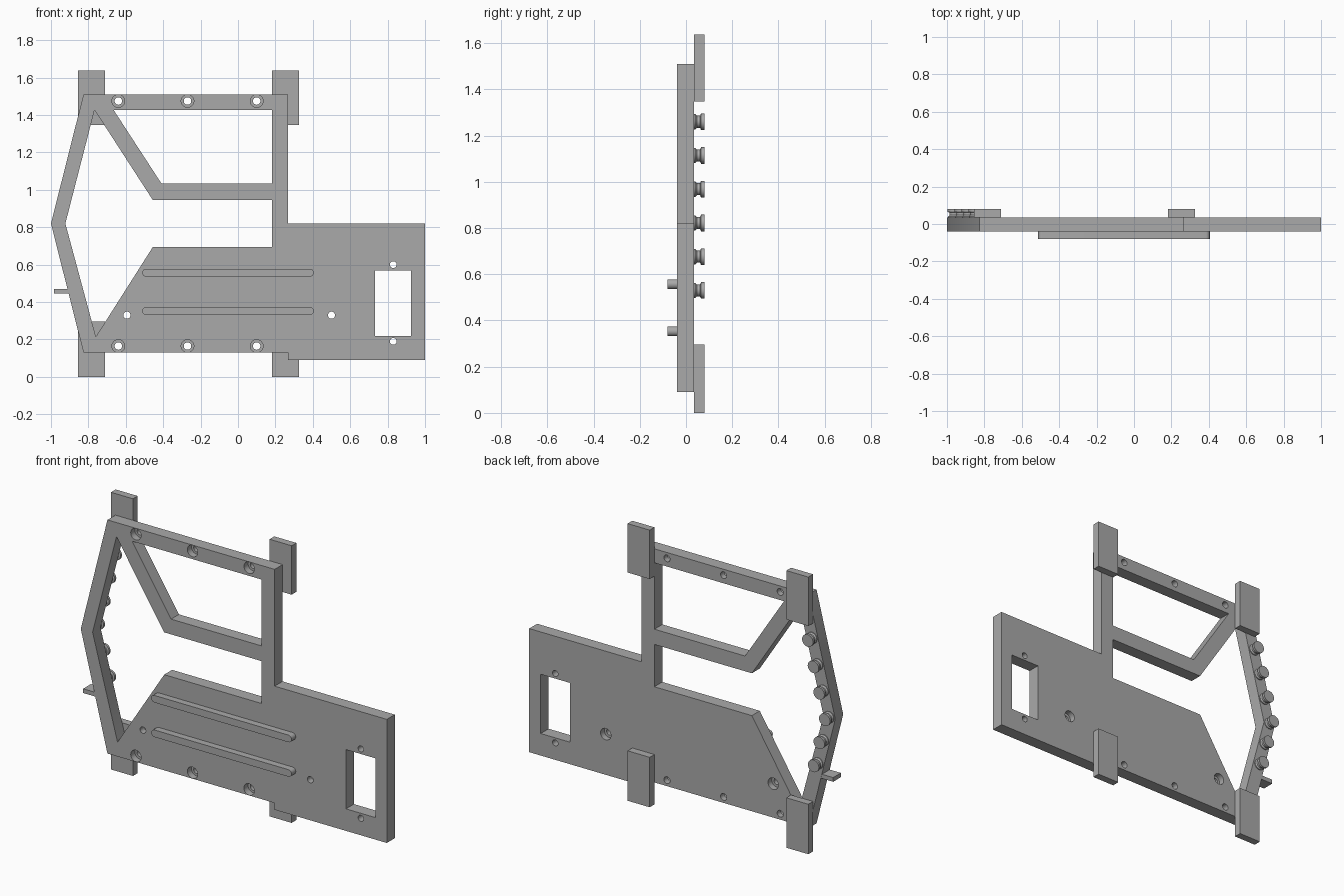
import bpy
import bmesh
from math import cos, sin, pi, radians
from mathutils import Vector, Matrix

if "Cube" in bpy.data.objects:
    bpy.data.objects.remove(bpy.data.objects["Cube"], do_unlink=True)

FRONT, BACK = -0.039, 0.035      # panel faces
REAR = 0.079                     # rear of tabs and pegs
GREY = (0.4, 0.4, 0.4, 1)

mat = bpy.data.materials.new("plain grey")
mat.use_nodes = True
mat.diffuse_color = GREY
mat.node_tree.nodes["Principled BSDF"].inputs["Base Color"].default_value = GREY


def finish(name, bm):
    bmesh.ops.recalc_face_normals(bm, faces=bm.faces)
    mesh = bpy.data.meshes.new(name)
    bm.to_mesh(mesh)
    bm.free()
    mesh.materials.append(mat)
    obj = bpy.data.objects.new(name, mesh)
    bpy.context.collection.objects.link(obj)
    return obj


def prism(name, outline, y0, y1):
    """Extrude an x-z outline from y0 to y1."""
    bm = bmesh.new()
    face = bm.faces.new([bm.verts.new((x, y0, z)) for x, z in outline])
    ext = bmesh.ops.extrude_face_region(bm, geom=[face])["geom"]
    bmesh.ops.translate(bm, vec=(0, y1 - y0, 0),
                        verts=[v for v in ext if isinstance(v, bmesh.types.BMVert)])
    return finish(name, bm)


def rect(x0, x1, z0, z1):
    return [(x0, z0), (x1, z0), (x1, z1), (x0, z1)]


def arc(x, z, r, start=0, sweep=2 * pi, n=24, closed=True):
    steps = n if closed else n + 1
    return [(x + r * cos(start + sweep * i / n), z + r * sin(start + sweep * i / n))
            for i in range(steps)]


def smooth(obj):
    bpy.ops.object.select_all(action='DESELECT')
    obj.select_set(True)
    bpy.context.view_layer.objects.active = obj
    bpy.ops.object.shade_smooth_by_angle(angle=radians(30))


# Main panel outline
panel = prism("main_panel", [
    (-0.826, 1.51), (0.267, 1.51), (0.267, 0.82), (1, 0.82), (1, 0.09),
    (0.267, 0.09), (0.267, 0.13), (-0.826, 0.13), (-1, 0.82)], FRONT, BACK)


def cut(outline, y0=-0.2, y1=0.2):
    cutter = prism("cutter", outline, y0, y1)
    cutter.hide_render = True
    mod = panel.modifiers.new("cut", 'BOOLEAN')
    mod.operation, mod.solver, mod.object = 'DIFFERENCE', 'EXACT', cutter
    bpy.context.view_layer.objects.active = panel
    bpy.ops.object.modifier_apply(modifier=mod.name)
    bpy.data.objects.remove(cutter, do_unlink=True)


# Large windows and the rectangular socket
cut([(-0.665, 1.427), (0.182, 1.427), (0.182, 1.035), (-0.41, 1.035)])
cut([(-0.767, 1.427), (-0.455, 0.945), (0.182, 0.945), (0.182, 0.695),
     (-0.455, 0.695), (-0.76, 0.215), (-0.923, 0.82)])
cut(rect(0.733, 0.925, 0.22, 0.57))

# Screw holes counterbored from the front
for x in (-0.64, -0.27, 0.10):
    for z in (0.165, 1.475):
        cut(arc(x, z, 0.02))
        cut(arc(x, z, 0.034), -0.2, 0)

# Screw holes counterbored from the back
for x in (-0.594, 0.50):
    cut(arc(x, 0.33, 0.019))
    cut(arc(x, 0.33, 0.034), 0, 0.2)

# Plain holes above and below the socket
for z in (0.19, 0.60):
    cut(arc(0.83, z, 0.018))
smooth(panel)

# Round-ended front rails
for label, z in (("upper", 0.557), ("lower", 0.353)):
    ends = (arc(0.384, z, 0.021, -pi / 2, pi, 12, False)
            + arc(-0.491, z, 0.021, pi / 2, pi, 12, False))
    smooth(prism(label + "_front_rail", ends, -0.079, FRONT))

# Rear mounting tabs
for side, x0 in (("right", -0.855), ("left", 0.182)):
    for level, z0, z1 in (("lower", 0, 0.295), ("upper", 1.348, 1.637)):
        prism(f"{level}_{side}_tab", rect(x0, x0 + 0.144, z0, z1), BACK, REAR)

# Side lug
prism("side_lug", rect(-0.985, -0.9, 0.445, 0.47), FRONT, BACK - 0.002)

# Waisted pegs along the back of the bent bar
profile = [(0, BACK), (0.033, BACK), (0.033, 0.04), (0.026, 0.047),
           (0.026, 0.061), (0.036, 0.065), (0.036, REAR), (0, REAR)]
for i in range(6):
    z = 0.53 + 0.146 * i
    x = -0.961 + 0.253 * abs(z - 0.82)
    bm = bmesh.new()
    verts = [bm.verts.new((r, y, 0)) for r, y in profile]
    edges = [bm.edges.new(pair) for pair in zip(verts, verts[1:])]
    bmesh.ops.spin(bm, geom=verts + edges, cent=(0, 0, 0), axis=(0, 1, 0),
                   angle=2 * pi, steps=24)
    bmesh.ops.remove_doubles(bm, verts=bm.verts, dist=0.0001)
    bmesh.ops.transform(bm, matrix=Matrix.Translation(Vector((x, 0, z))), verts=bm.verts)
    smooth(finish(f"peg_{i + 1}", bm))
